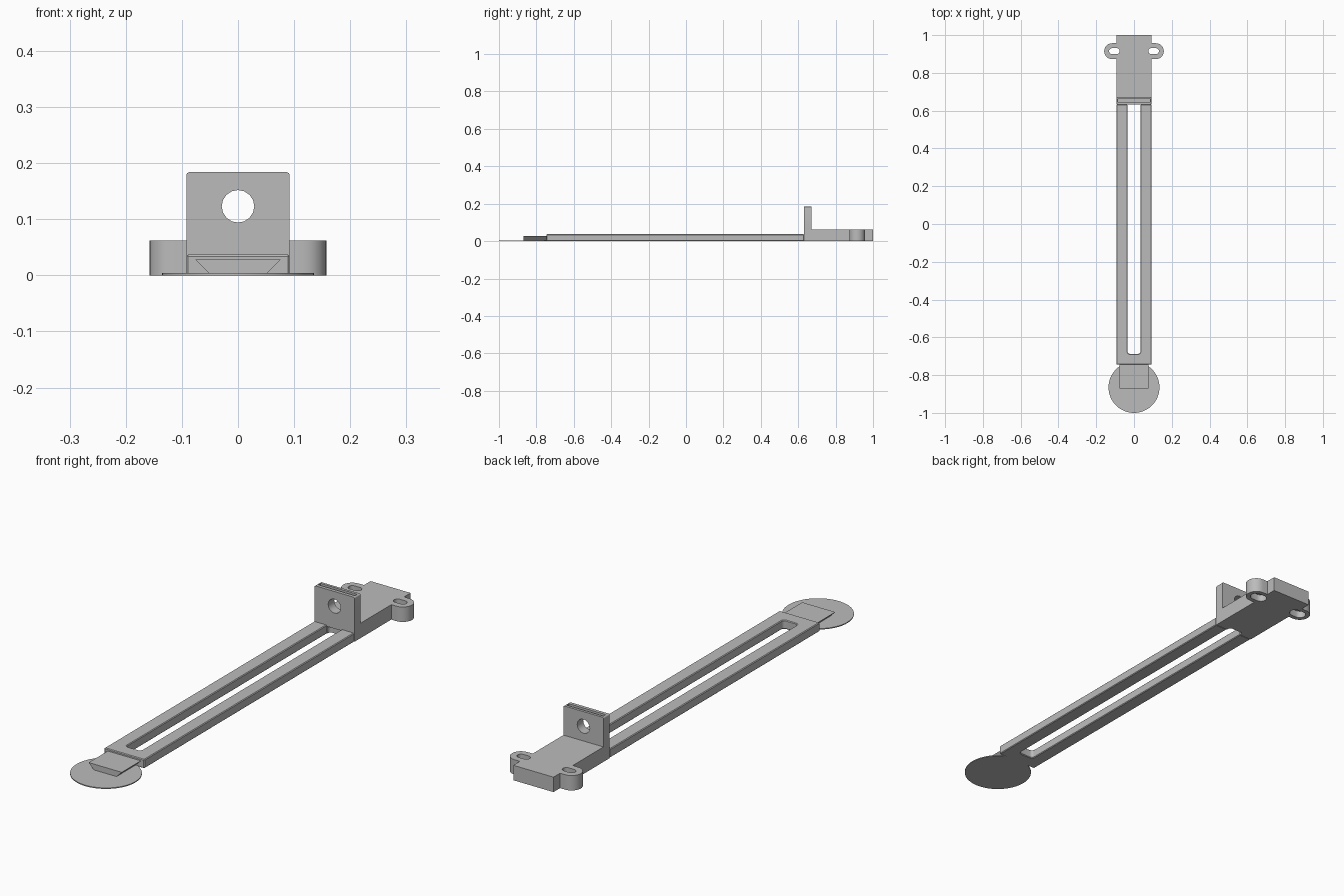
import bpy
import bmesh
from math import cos, sin, pi, radians
from mathutils import Vector

cube = bpy.data.objects.get("Cube")
if cube:
    bpy.data.objects.remove(cube, do_unlink=True)

grey = bpy.data.materials.new("plain grey")
grey.use_nodes = True
grey.diffuse_color = (0.5, 0.5, 0.5, 1)
grey.node_tree.nodes["Principled BSDF"].inputs["Base Color"].default_value = (0.5, 0.5, 0.5, 1)


def prism(name, outline, low, high, axis="z"):
    """Extrude an outline along z, or an x-z outline along y."""
    bm = bmesh.new()
    place = (lambda u, v, w: (u, v, w)) if axis == "z" else (lambda u, v, w: (u, w, v))
    face = bm.faces.new([bm.verts.new(place(u, v, low)) for u, v in outline])
    step = Vector(place(0, 0, high - low))
    moved = bmesh.ops.extrude_face_region(bm, geom=[face])["geom"]
    bmesh.ops.translate(bm, vec=step, verts=[g for g in moved if isinstance(g, bmesh.types.BMVert)])
    bmesh.ops.recalc_face_normals(bm, faces=bm.faces)
    mesh = bpy.data.meshes.new(name)
    bm.to_mesh(mesh)
    bm.free()
    mesh.materials.append(grey)
    obj = bpy.data.objects.new(name, mesh)
    bpy.context.collection.objects.link(obj)
    return obj


def rounded(x0, x1, y0, y1, r, steps=6):
    """Rectangle with rounded corners; a full radius gives a stadium."""
    corners = [(x1 - r, y1 - r), (x0 + r, y1 - r), (x0 + r, y0 + r), (x1 - r, y0 + r)]
    points = []
    for i, (cx, cy) in enumerate(corners):
        for k in range(steps + 1):
            a = (i + k / steps) * pi / 2
            p = (cx + r * cos(a), cy + r * sin(a))
            if not points or (Vector(p) - Vector(points[-1])).length > 1e-5:
                points.append(p)
    if (Vector(points[0]) - Vector(points[-1])).length < 1e-5:
        points.pop()
    return points


def rect(x0, x1, y0, y1):
    return [(x0, y0), (x1, y0), (x1, y1), (x0, y1)]


def circle(cx, cy, r, n):
    return [(cx + r * cos(2 * pi * i / n), cy + r * sin(2 * pi * i / n)) for i in range(n)]


def apply(obj, mod):
    with bpy.context.temp_override(object=obj, active_object=obj, selected_objects=[obj]):
        bpy.ops.object.modifier_apply(modifier=mod.name)


def combine(obj, other, operation="DIFFERENCE"):
    mod = obj.modifiers.new("combine", "BOOLEAN")
    mod.operation, mod.object, mod.solver = operation, other, "EXACT"
    apply(obj, mod)
    bpy.data.objects.remove(other, do_unlink=True)


def chamfer(obj, width):
    mod = obj.modifiers.new("chamfer", "BEVEL")
    mod.width, mod.segments, mod.limit_method = width, 1, "ANGLE"
    mod.angle_limit = radians(40)
    apply(obj, mod)


HALF = 0.092

# Mounting block with two slotted ears
block = prism("mounting_block", rect(-HALF, HALF, 0.632, 1.0), 0, 0.062)
for side in (-1, 1):
    ear = prism("ear", rounded(*sorted((side * 0.05, side * 0.158)), 0.873, 0.957, 0.042), 0, 0.062)
    combine(block, ear, "UNION")
for side in (-1, 1):
    slot = rounded(*sorted((side * 0.076, side * 0.132)), 0.899, 0.931, 0.016)
    combine(block, prism("screw_slot", slot, -0.1, 0.2))
    recess = rounded(*sorted((side * 0.068, side * 0.14)), 0.891, 0.939, 0.024)
    combine(block, prism("screw_recess", recess, -0.1, 0.03))
combine(block, prism("slot_end", rounded(-0.034, 0.034, 0.5, 0.65, 0.012), -0.1, 0.037))

# Long arm with a central slot
arm = prism("slotted_arm", rect(-HALF, HALF, -0.745, 0.632), 0, 0.037)
combine(arm, prism("arm_slot", rounded(-0.034, 0.034, -0.687, 0.8, 0.012), -0.1, 0.2))
chamfer(arm, 0.003)

# Upright plate with a round hole and a groove along its top
plate = prism("upright_plate", rounded(-HALF, HALF, 0.03, 0.184, 0.006), 0.632, 0.672, "y")
combine(plate, prism("plate_hole", circle(0, 0.123, 0.029, 16), 0.5, 0.8, "y"))
combine(plate, prism("top_groove", rect(-0.084, 0.084, 0.646, 0.661), 0.165, 0.3))

# Dovetail tongue, wider at the top
prism("dovetail_tongue", [(-0.05, 0.002), (0.05, 0.002), (0.076, 0.028), (-0.076, 0.028)],
      -0.87, -0.742, "y")

# Thin round foot under the tongue
prism("round_foot", circle(0, -0.865, 0.135, 64), 0, 0.004)

# Smooth the curved walls, keep the edges sharp
for obj in bpy.context.collection.objects:
    if obj.type == "MESH" and grey.name in obj.data.materials:
        with bpy.context.temp_override(object=obj, active_object=obj, selected_objects=[obj],
                                       selected_editable_objects=[obj]):
            bpy.ops.object.shade_smooth_by_angle(angle=radians(30))
